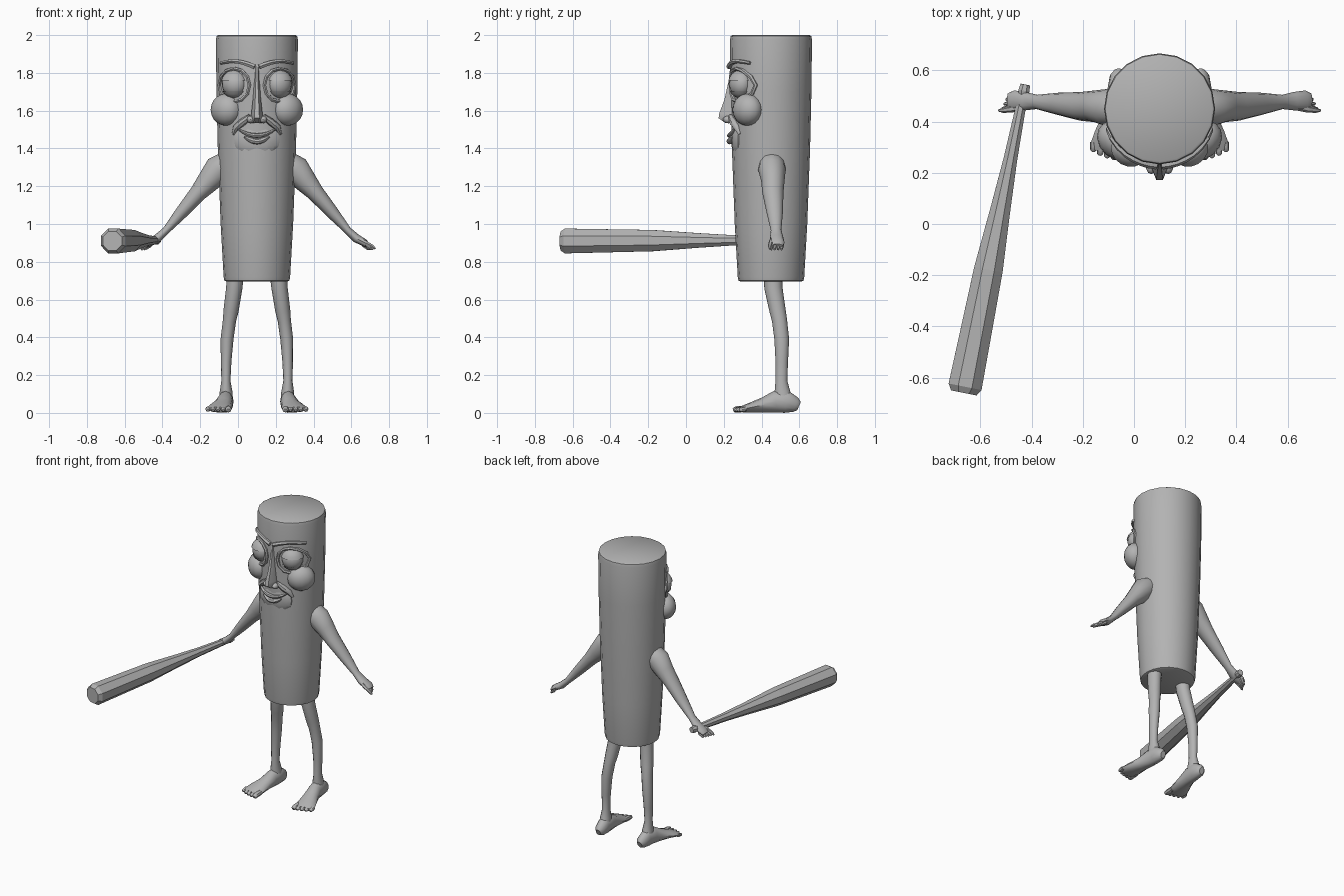
import bpy, bmesh, math
from mathutils import Vector, Matrix

if "Cube" in bpy.data.objects:
    bpy.data.objects.remove(bpy.data.objects["Cube"])

CX, CY = 0.1, 0.45          # axis of the standing figure
grey = bpy.data.materials.new("plain grey")
grey.diffuse_color = (0.45, 0.45, 0.45, 1)
grey.use_nodes = True
grey.node_tree.nodes["Principled BSDF"].inputs["Base Color"].default_value = grey.diffuse_color


def finish(bm, name):
    bmesh.ops.recalc_face_normals(bm, faces=bm.faces)
    me = bpy.data.meshes.new(name)
    bm.to_mesh(me)
    bm.free()
    me.materials.append(grey)
    ob = bpy.data.objects.new(name, me)
    bpy.context.collection.objects.link(ob)
    return ob


def loft(name, secs, u, n=10, spin=0.0, closed=False):
    """Skin elliptical rings (x, y, z, radius along u, radius across u) along a path."""
    bm = bmesh.new()
    pts = [Vector(s[:3]) for s in secs]
    m, rings = len(pts), []
    for i, s in enumerate(secs):
        a = pts[i - 1] if closed else pts[max(i - 1, 0)]
        b = pts[(i + 1) % m] if closed else pts[min(i + 1, m - 1)]
        t = (b - a).normalized()
        uu = Vector(u)
        uu = (uu - t * uu.dot(t)).normalized()
        v = t.cross(uu)
        rings.append([bm.verts.new(pts[i] + uu * s[3] * math.cos(w) + v * s[4] * math.sin(w))
                      for w in (spin + 2 * math.pi * k / n for k in range(n))])
    for i in range(m if closed else m - 1):
        r, q = rings[i], rings[(i + 1) % m]
        for k in range(n):
            bm.faces.new((r[k], r[(k + 1) % n], q[(k + 1) % n], q[k]))
    if not closed:
        bm.faces.new(rings[0])
        bm.faces.new(rings[-1])
    return finish(bm, name)


def ball(name, loc, size, turn=0.0, keep=None, segs=14, rows=10):
    bm = bmesh.new()
    bmesh.ops.create_uvsphere(bm, u_segments=segs, v_segments=rows, radius=1)
    if keep:
        bmesh.ops.delete(bm, geom=[v for v in bm.verts if not keep(v.co)], context='VERTS')
    bm.transform(Matrix.Translation(loc) @ Matrix.Rotation(turn, 4, 'Z') @ Matrix.Diagonal((*size, 1)))
    return finish(bm, name)


def flip(secs, s):
    """Place sections given as offsets from the figure's axis on side s."""
    return [(CX + s * p[0],) + tuple(p[1:]) for p in secs]


# Tapered body
profile = [(0.695, 0.16), (0.70, 0.172), (0.72, 0.176), (1.0, 0.192), (1.4, 0.207),
           (1.7, 0.214), (1.975, 0.217), (1.995, 0.213), (2.0, 0.205)]
loft("body", [(CX, CY, z, r, r) for z, r in profile], (1, 0, 0), 20)


def on_body(dx, z, out=0.0):
    """Front surface of the body, as a y position."""
    r = 0.176 + (z - 0.72) * 0.039
    return CY - math.sqrt(max(r * r - dx * dx, 0.0)) - out


# Nose
loft("nose", flip([(0, .25, 1.86, .014, .014), (0, .25, 1.76, .015, .026), (0, .25, 1.66, .023, .05),
                   (0, .25, 1.585, .032, .08), (0, .25, 1.56, .034, .084), (0, .25, 1.535, .026, .045)],
                  1), (1, 0, 0), 8, math.pi / 8)

# Chin and lips
ball("chin", (CX, 0.285, 1.45), (0.125, 0.047, 0.11))
for name, z0, half, bow, r in (("upper_lip", 1.468, 0.10, 0.035, 0.011),
                               ("lower_lip", 1.437, 0.065, 0.025, 0.014)):
    path = []
    for k in range(-4, 5):
        f = k / 4
        z = z0 + bow * f * f
        path.append((f * half, on_body(f * half, z, 0.014), z,
                     r * (1.3 - 0.7 * f * f), r * (1.1 - 0.7 * f * f)))
    loft(name, flip(path, 1), (0, -1, 0), 8)

for s, side in ((1, "left"), (-1, "right")):
    # Eye with lids and socket rim
    eye, turn = (CX + s * 0.12, 0.288, 1.74), s * math.radians(30)
    ball(side + "_eyeball", eye, (0.068, 0.056, 0.068), turn, segs=16, rows=12)
    ball(side + "_upper_lid", eye, (0.075, 0.064, 0.075), turn, lambda c: c.z > 0.2, 16, 12)
    ball(side + "_lower_lid", eye, (0.074, 0.062, 0.074), turn, lambda c: c.z < -0.45, 16, 12)
    rim = []
    for k in range(12):
        w = 2 * math.pi * k / 12
        dx, z = 0.12 + 0.08 * math.cos(w), 1.735 + 0.088 * math.sin(w)
        rim.append((dx, on_body(dx, z), z, 0.012, 0.01))
    loft(side + "_eye_socket", flip(rim, s), (0, -1, 0), 6, closed=True)

    # Brow arching out from the bridge
    brow = []
    for k in range(7):
        f = k / 6
        dx, z = 0.012 + 0.178 * f, 1.832 + 0.03 * math.sin(f * 2.4)
        brow.append((dx, on_body(dx, z), z, 0.018 - 0.008 * f, 0.015 - 0.006 * f))
    loft(side + "_brow", flip(brow, s), (0, -1, 0), 6)

    # Cheek, smile fold and nostril
    ball(side + "_cheek", (CX + s * 0.162, 0.325, 1.605), (0.09, 0.072, 0.085), s * math.radians(40))
    loft(side + "_smile_fold", flip([(.035, .235, 1.57, .012, .014), (.075, .25, 1.54, .022, .02),
                                     (.11, .27, 1.51, .018, .018), (.125, .285, 1.475, .008, .008)], s),
         (0, -1, 0), 8)
    ball(side + "_nostril", (CX + s * 0.033, 0.225, 1.553), (0.021, 0.03, 0.02), 0, None, 10, 8)

    # Arm and hand
    loft(side + "_arm", flip([(.17, .455, 1.31, .07, .07), (.205, .455, 1.288, .073, .076),
                              (.255, .46, 1.228, .062, .062), (.31, .46, 1.165, .056, .046),
                              (.40, .47, 1.06, .043, .034), (.48, .477, .967, .028, .02),
                              (.525, .48, .925, .036, .023), (.57, .482, .9, .04, .02),
                              (.59, .482, .885, .03, .012)], s), (0, 1, 0), 12)
    for i in range(4):
        y = 0.455 + 0.018 * i
        tip = 0.615 - 0.008 * i
        loft(f"{side}_finger_{i + 1}", flip([(.56, y, .905, .011, .012), (tip - .025, y, .885, .011, .011),
                                             (tip, y - .004, .865, .006, .006)], s), (0, 1, 0), 6)
    loft(side + "_thumb", flip([(.525, .46, .925, .014, .014), (.575, .449, .9, .013, .013),
                                (.612, .444, .882, .01, .009), (.628, .444, .868, .005, .005)], s),
         (0, 1, 0), 6)

    # Leg
    loft(side + "_leg", flip([(.115, .46, .72, .045, .05), (.12, .463, .66, .043, .048),
                              (.137, .485, .54, .04, .043), (.145, .495, .49, .035, .04),
                              (.158, .507, .39, .034, .039), (.163, .507, .27, .028, .033),
                              (.164, .505, .17, .024, .031), (.163, .51, .11, .034, .042),
                              (.163, .52, .05, .036, .05)], s), (1, 0, 0), 12)

    # Foot turned outward, wedge shaped from heel to ball
    loft(side + "_foot", flip([(.16, .598, .035, .018, .024), (.16, .58, .043, .034, .04),
                               (.163, .53, .06, .04, .06), (.167, .47, .058, .042, .057),
                               (.178, .41, .042, .05, .04), (.192, .35, .03, .062, .028),
                               (.203, .305, .021, .067, .019), (.205, .285, .018, .06, .013)], s),
         (1, 0, 0), 12)
    for i in range(5):
        x = 0.151 + 0.027 * i
        tip = (0.25, 0.252, 0.259, 0.269, 0.283)[i]
        r = 0.017 if i == 0 else 0.013
        loft(f"{side}_toe_{i + 1}", flip([(x, .32, .022, r, r), (x, tip + .02, .019, r, r),
                                          (x, tip + .005, .016, r * .9, r * .8),
                                          (x, tip, .014, r * .5, r * .5)], s), (1, 0, 0), 8)

# Eight-sided bat held in one hand
start, end = Vector((-0.425, 0.545, 0.915)), Vector((-0.665, -0.66, 0.91))
bat = []
for f, r in ((0, .02), (.02, .024), (.035, .02), (.24, .029), (.40, .042), (.60, .061), (.98, .071), (1, .055)):
    bat.append((*start.lerp(end, f), r, r))
loft("bat", bat, (1, 0, 0), 8, math.pi / 8)

# Smooth the organic parts, keep hard edges crisp
bpy.ops.object.select_all(action='SELECT')
bpy.context.view_layer.objects.active = bpy.data.objects["body"]
bpy.ops.object.shade_smooth_by_angle(angle=math.radians(44))
for p in bpy.data.objects["bat"].data.polygons:
    p.use_smooth = False
